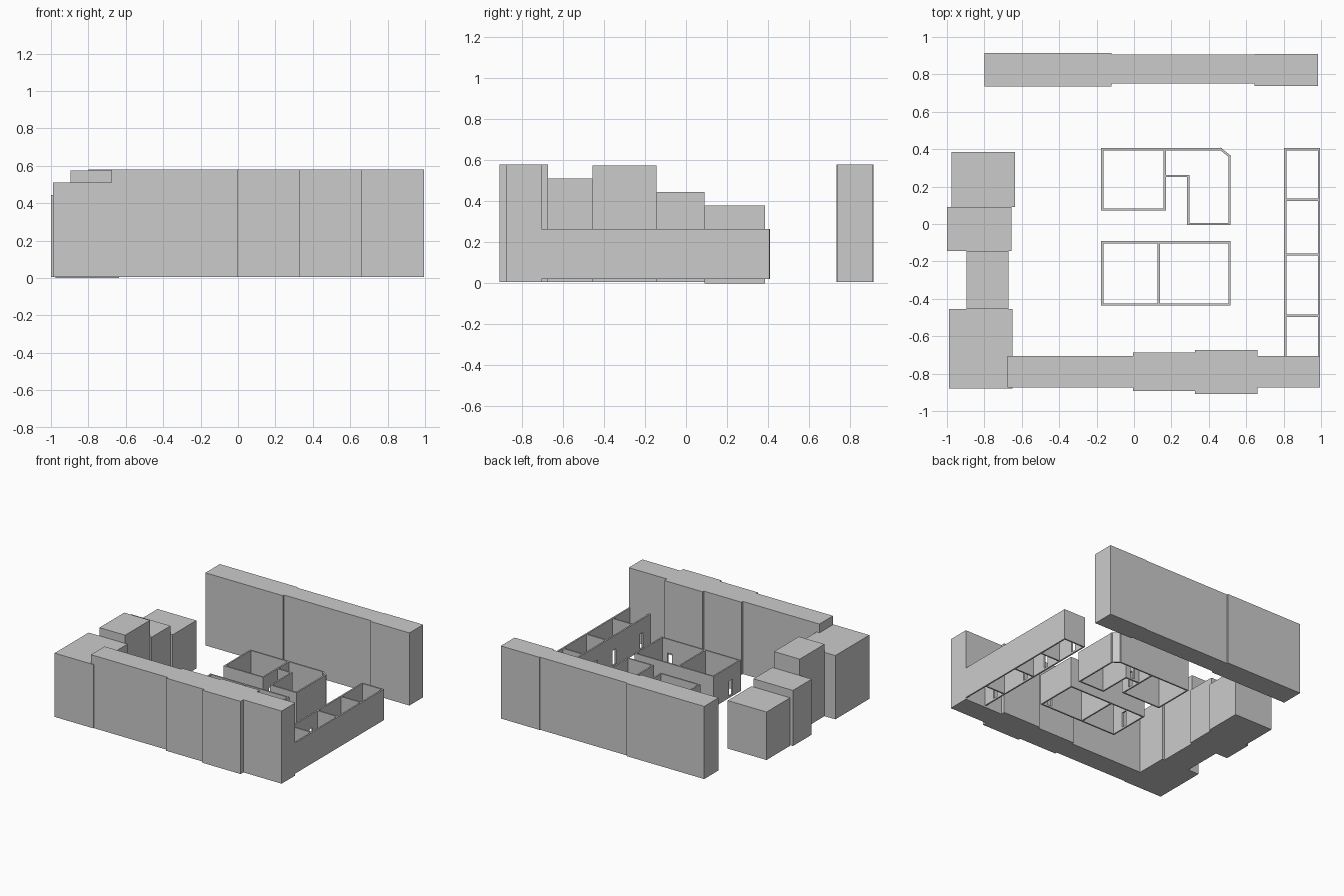
import bpy
from math import atan2, pi
from mathutils import Matrix, Vector

if "Cube" in bpy.data.objects:
    bpy.data.objects.remove(bpy.data.objects["Cube"])

WALL_BOTTOM, WALL_TOP, THICK = 0.02, 0.265, 0.012
DOOR_W, DOOR_BOTTOM, DOOR_TOP = 0.04, 0.035, 0.155


def add_mesh(name, verts, faces):
    mesh = bpy.data.meshes.new(name)
    mesh.from_pydata(verts, [], faces)
    obj = bpy.data.objects.new(name, mesh)
    bpy.context.collection.objects.link(obj)
    return obj


def block(name, x0, x1, y0, y1, z1, z0=0.005):
    verts = [(x, y, z) for z in (z0, z1)
             for x, y in ((x0, y0), (x1, y0), (x1, y1), (x0, y1))]
    faces = [(3, 2, 1, 0), (4, 5, 6, 7)]
    faces += [(i, (i + 1) % 4, (i + 1) % 4 + 4, i + 4) for i in range(4)]
    return add_mesh(name, verts, faces)


def wall(name, p, q, doors=()):
    """Upright slab from p to q; doors are distances along it from p."""
    p, q = Vector((*p, 0)), Vector((*q, 0))
    length = (q - p).length
    e = THICK / 2
    rects = [(-e, length + e, WALL_BOTTOM, WALL_TOP)]
    rects += [(d - DOOR_W / 2, d + DOOR_W / 2, DOOR_BOTTOM, DOOR_TOP) for d in doors]
    curve = bpy.data.curves.new(name, 'CURVE')
    curve.dimensions, curve.fill_mode, curve.extrude = '2D', 'BOTH', e
    for a, b, lo, hi in rects:
        s = curve.splines.new('POLY')
        s.points.add(3)
        for pt, (u, v) in zip(s.points, ((a, lo), (b, lo), (b, hi), (a, hi))):
            pt.co = (u, v, 0, 1)
        s.use_cyclic_u = True
    temp = bpy.data.objects.new(name + "_profile", curve)
    bpy.context.collection.objects.link(temp)
    bpy.context.view_layer.update()
    mesh = bpy.data.meshes.new_from_object(
        temp.evaluated_get(bpy.context.evaluated_depsgraph_get()))
    bpy.data.objects.remove(temp)
    d = q - p
    mesh.transform(Matrix.Translation(p) @ Matrix.Rotation(atan2(d.y, d.x), 4, 'Z')
                   @ Matrix.Rotation(pi / 2, 4, 'X'))
    for poly in mesh.polygons:
        poly.use_smooth = False
    obj = bpy.data.objects.new(name, mesh)
    bpy.context.collection.objects.link(obj)
    return obj


def wall_loop(name, pts, doors):
    """Closed ring of walls; doors maps a segment index to door distances."""
    for i, p in enumerate(pts):
        wall(f"{name}_wall_{i + 1}", p, pts[(i + 1) % len(pts)], doors.get(i, ()))


# Back row of tall blocks
block("back_block_left", -0.80, -0.12, 0.735, 0.915, 0.58)
block("back_block_middle", -0.12, 0.645, 0.75, 0.905, 0.58)
block("back_block_right", 0.645, 0.985, 0.738, 0.91, 0.58)

# Stepped blocks on the left side
block("left_block_back", -0.975, -0.635, 0.09, 0.385, 0.38, 0.0)
block("left_block_low", -1.00, -0.655, -0.145, 0.09, 0.445)
block("left_block_tall", -0.895, -0.67, -0.455, -0.145, 0.575)
block("left_block_corner", -0.99, -0.65, -0.88, -0.455, 0.51)

# Front row of tall blocks
block("front_block_1", -0.675, -0.005, -0.875, -0.705, 0.58)
block("front_block_2", -0.005, 0.325, -0.892, -0.688, 0.58)
block("front_block_3", 0.325, 0.66, -0.91, -0.673, 0.58)
block("front_block_4", 0.66, 0.995, -0.875, -0.705, 0.58)

# Row of rooms on the right side
wall("right_row_inner_wall", (0.809, -0.705), (0.809, 0.4),
     [y + 0.705 for y in (-0.59, -0.25, -0.02, 0.29)])
wall("right_row_outer_wall", (0.989, -0.705), (0.989, 0.4))
for i, y in enumerate((0.4, 0.13, -0.163, -0.49)):
    wall(f"right_row_divider_{i + 1}", (0.809, y), (0.989, y))

# Two-room building near the front
wall_loop("front_house", [(-0.17, -0.43), (0.51, -0.43), (0.51, -0.098), (-0.17, -0.098)],
          {0: [0.61], 3: [0.21]})
wall("front_house_divider", (0.132, -0.43), (0.132, -0.098))

# Stepped two-room building near the back, with a clipped corner
wall_loop("back_house",
          [(-0.17, 0.077), (0.165, 0.077), (0.165, 0.256), (0.29, 0.256), (0.29, 0.0),
           (0.511, 0.0), (0.511, 0.362), (0.465, 0.4), (-0.17, 0.4)],
          {1: [0.085], 2: [0.07]})
wall("back_house_divider", (0.165, 0.256), (0.165, 0.4))
